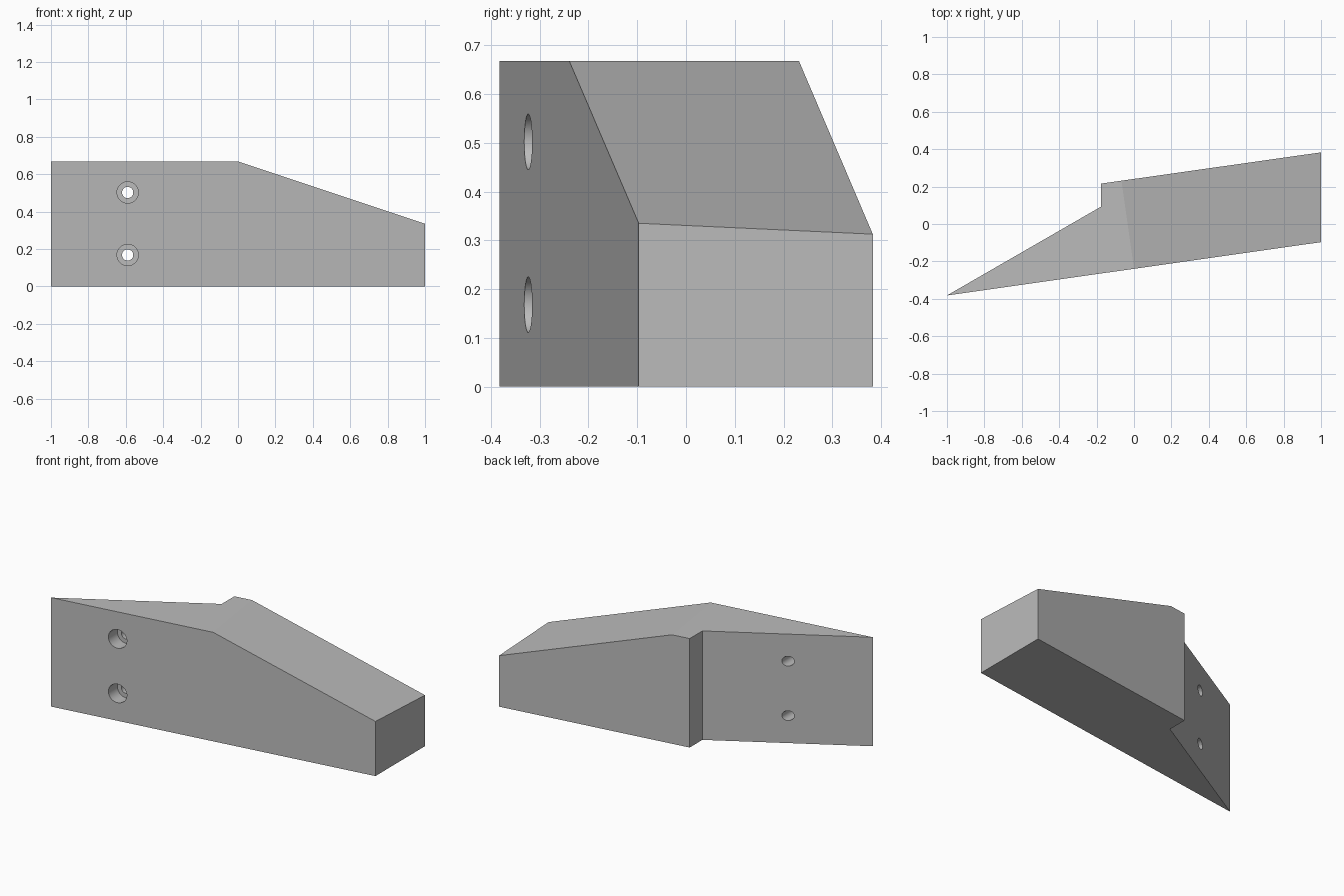
import bpy
import bmesh
import math
from mathutils import Vector

default = bpy.data.objects.get("Cube")
if default:
    bpy.data.objects.remove(default, do_unlink=True)

HEIGHT = 0.668

grey = bpy.data.materials.new("plain_grey")
grey.use_nodes = True
colour = (0.5, 0.5, 0.5, 1)
grey.diffuse_color = colour
grey.node_tree.nodes["Principled BSDF"].inputs["Base Color"].default_value = colour

# Wedge block: plan outline raised to full height
outline = [(-1, -0.382), (1, -0.097), (1, 0.383), (-0.176, 0.216), (-0.176, 0.093)]
bm = bmesh.new()
base = bm.faces.new([bm.verts.new((x, y, 0)) for x, y in outline])
raised = bmesh.ops.extrude_face_region(bm, geom=[base])["geom"]
bmesh.ops.translate(bm, vec=(0, 0, HEIGHT),
                    verts=[v for v in raised if isinstance(v, bmesh.types.BMVert)])

# Sloping top, level across the block's thickness
ridge = Vector((0, -0.2395, HEIGHT))
along = Vector((1, -0.097, 0.335)) - ridge
across = Vector((-along.y, along.x, 0))
bmesh.ops.bisect_plane(bm, geom=bm.verts[:] + bm.edges[:] + bm.faces[:],
                       plane_co=ridge, plane_no=along.cross(across), clear_outer=True)
bmesh.ops.holes_fill(bm, edges=[e for e in bm.edges if e.is_boundary])
bmesh.ops.recalc_face_normals(bm, faces=bm.faces)
mesh = bpy.data.meshes.new("wedge_block")
bm.to_mesh(mesh)
bm.free()
block = bpy.data.objects.new("wedge_block", mesh)
bpy.context.collection.objects.link(block)
block.data.materials.append(grey)


def drill(radius, y_start, y_end, z):
    """Cut a round hole running front to back."""
    bpy.ops.mesh.primitive_cylinder_add(
        vertices=48, radius=radius, depth=y_end - y_start,
        location=(-0.59, (y_start + y_end) / 2, z), rotation=(math.pi / 2, 0, 0))
    cutter = bpy.context.object
    cutter.name = "hole_cutter"
    cutter.hide_render = True
    cutter.data.materials.append(grey)
    bpy.context.view_layer.objects.active = block
    cut = block.modifiers.new("hole", "BOOLEAN")
    cut.operation = "DIFFERENCE"
    cut.solver = "EXACT"
    cut.object = cutter
    bpy.ops.object.modifier_apply(modifier=cut.name)
    bpy.data.objects.remove(cutter, do_unlink=True)


# Two screw holes with counterbores on the front
for z in (0.168, 0.502):
    drill(0.057, -0.6, -0.245, z)
    drill(0.03, -0.5, 0.1, z)

bpy.ops.object.select_all(action="DESELECT")
block.select_set(True)
bpy.context.view_layer.objects.active = block
bpy.ops.object.shade_smooth_by_angle(angle=math.radians(15))
